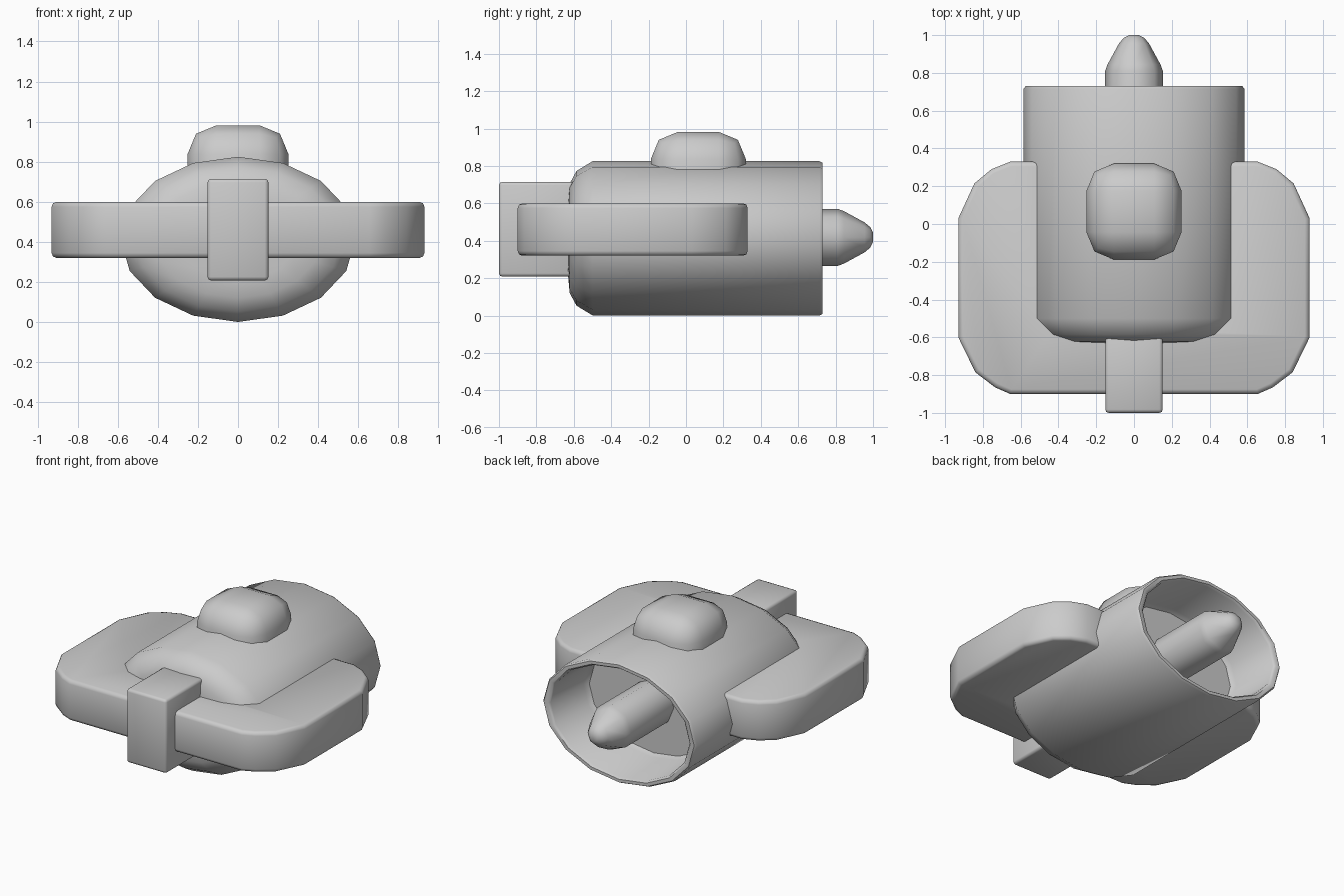
import bpy, bmesh, math

cube = bpy.data.objects.get("Cube")
if cube:
    bpy.data.objects.remove(cube, do_unlink=True)

grey = bpy.data.materials.new("plain grey")
grey.use_nodes = True
colour = (0.6, 0.6, 0.6, 1)
grey.diffuse_color = colour
grey.node_tree.nodes["Principled BSDF"].inputs["Base Color"].default_value = colour


def finish(name, bm, bevel=0, segments=2):
    """Turn a bmesh into a smooth-shaded object, with optional rounded edges."""
    bmesh.ops.recalc_face_normals(bm, faces=bm.faces)
    if bevel:
        bmesh.ops.bevel(bm, geom=[e for e in bm.edges if e.calc_face_angle(0) > 0.8],
                        offset=bevel, segments=segments, profile=0.5, affect='EDGES')
    mesh = bpy.data.meshes.new(name)
    bm.to_mesh(mesh)
    bm.free()
    mesh.materials.append(grey)
    ob = bpy.data.objects.new(name, mesh)
    bpy.context.collection.objects.link(ob)
    bpy.ops.object.select_all(action='DESELECT')
    ob.select_set(True)
    bpy.context.view_layer.objects.active = ob
    bpy.ops.object.shade_smooth_by_angle(angle=math.radians(50))
    return ob


def loft(name, rings, sides, cz):
    """Elliptical rings (y, half width, half height) joined along y, capped."""
    bm = bmesh.new()
    loops = []
    for y, rx, rz in rings:
        angles = [2 * math.pi * i / sides for i in range(sides)]
        loops.append([bm.verts.new((rx * math.sin(a), y, cz + rz * math.cos(a)))
                      for a in angles])
    for a, b in zip(loops, loops[1:]):
        for i in range(sides):
            j = (i + 1) % sides
            bm.faces.new((a[i], a[j], b[j], b[i]))
    bm.faces.new(loops[0])
    bm.faces.new(loops[-1])
    return finish(name, bm)


def box(name, lo, hi, bevel, segments=2):
    bm = bmesh.new()
    bmesh.ops.create_cube(bm, size=1)
    for v in bm.verts:
        v.co = [(l + h) / 2 + c * (h - l) for l, h, c in zip(lo, hi, v.co)]
    return finish(name, bm, bevel, segments)


# Hull: rounded nose, open tail with a recessed floor
W, H = 0.585, 0.412
profile = [(-0.63, 0.5), (-0.622, 0.71), (-0.585, 0.875), (-0.5, 1),
           (0.715, 1), (0.73, 0.98), (0.73, 0.93), (0.715, 0.905),
           (0.38, 0.88), (0.35, 0.84)]
loft("hull", [(y, W * s, H * s) for y, s in profile], 16, 0.413)

# Tail spike rising from the recessed floor
spike = [(0.3, 0.153), (0.81, 0.153), (0.845, 0.14), (0.955, 0.08),
         (0.985, 0.055), (1.0, 0.025)]
loft("tail_spike", [(y, r, r) for y, r in spike], 8, 0.418)

# Horseshoe wing: half outline mirrored, then extruded upward
half = [(0.655, -0.9), (0.735, -0.865), (0.84, -0.785), (0.93, -0.6),
        (0.93, 0.03), (0.845, 0.215), (0.755, 0.29), (0.655, 0.33),
        (0.42, 0.33), (0.42, -0.55)]
outline = half + [(-x, y) for x, y in reversed(half)]
bm = bmesh.new()
base = bm.faces.new([bm.verts.new((x, y, 0.32)) for x, y in outline])
top = bmesh.ops.extrude_face_region(bm, geom=[base])
bmesh.ops.translate(bm, vec=(0, 0, 0.28),
                    verts=[g for g in top["geom"] if isinstance(g, bmesh.types.BMVert)])
finish("horseshoe_wing", bm, 0.025)

# Nose block and top canopy
box("nose_block", (-0.152, -1.0, 0.208), (0.152, -0.55, 0.715), 0.018)
box("canopy", (-0.252, -0.188, 0.48), (0.252, 0.32, 0.982), 0.145)
